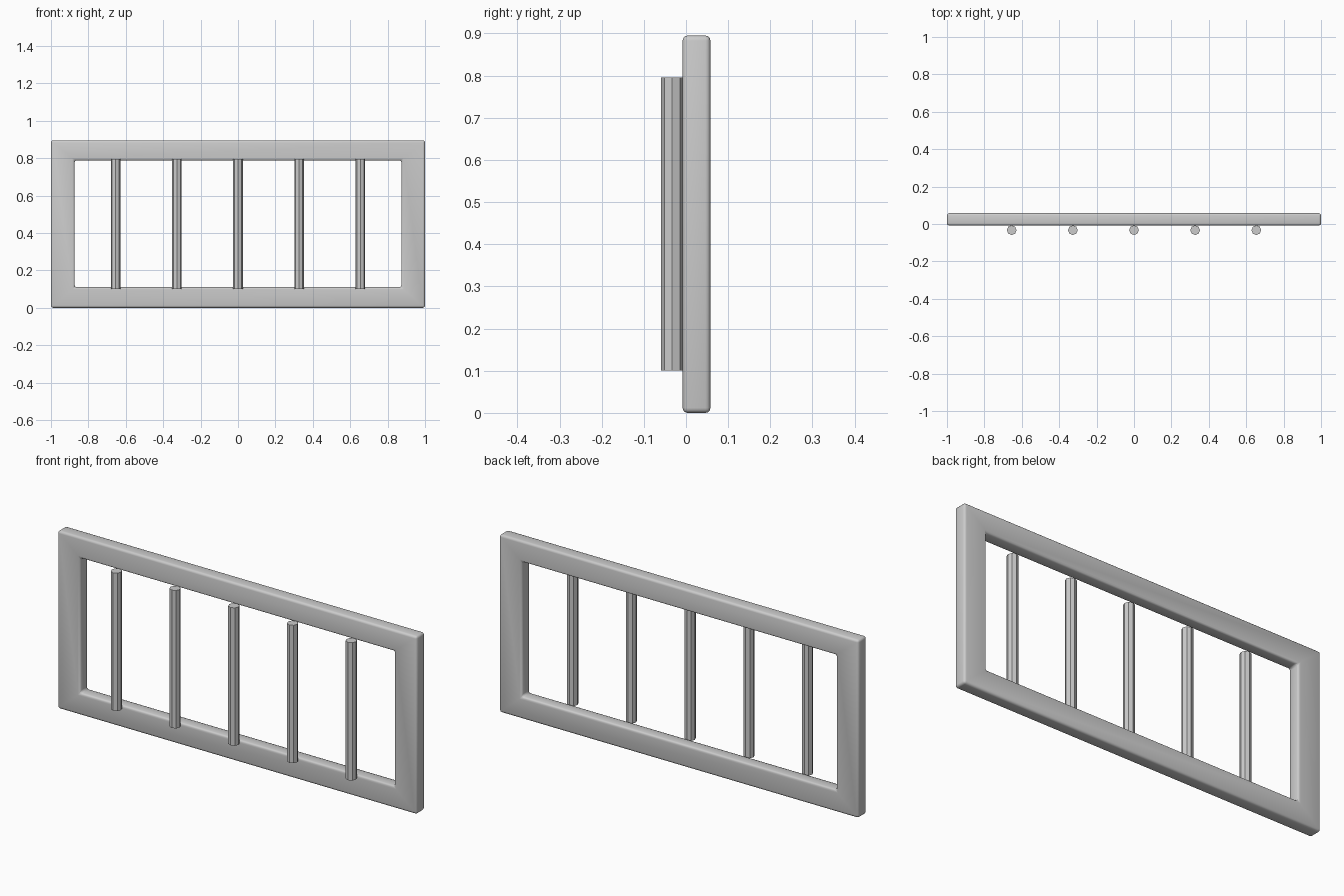
import bpy, bmesh, math

if "Cube" in bpy.data.objects:
    bpy.data.objects.remove(bpy.data.objects["Cube"])

H = 0.895
Y0, Y1 = -0.008, 0.058


def link(name, bm):
    bmesh.ops.recalc_face_normals(bm, faces=bm.faces)
    me = bpy.data.meshes.new(name)
    bm.to_mesh(me)
    bm.free()
    ob = bpy.data.objects.new(name, me)
    bpy.context.collection.objects.link(ob)
    return ob


def rect(bm, x, z0, z1, y):
    return [bm.verts.new((sx * x, y, z)) for sx, z in
            ((-1, z0), (1, z0), (1, z1), (-1, z1))]


# Rectangular frame with an open middle
bm = bmesh.new()
of, ob_ = rect(bm, 1.0, 0.0, H, Y0), rect(bm, 1.0, 0.0, H, Y1)
nf, nb = rect(bm, 0.874, 0.11, 0.788, Y0), rect(bm, 0.874, 0.11, 0.788, Y1)
for i in range(4):
    j = (i + 1) % 4
    for a, b in ((of, nf), (nf, nb), (nb, ob_), (ob_, of)):
        bm.faces.new((a[i], a[j], b[j], b[i]))
bmesh.ops.recalc_face_normals(bm, faces=bm.faces)
# Round the outer and inner edges, leaving the flat mitre lines alone
edges = [e for e in bm.edges if e.calc_face_angle(0) > math.radians(30)]
bmesh.ops.bevel(bm, geom=edges, offset=0.012, segments=3, profile=0.5,
                affect='EDGES', clamp_overlap=True)
frame = link("frame", bm)
bpy.context.view_layer.objects.active = frame
frame.select_set(True)
bpy.ops.object.shade_smooth_by_angle(angle=math.radians(35))

# Five eight-sided upright bars on the front of the frame
for i in range(5):
    bm = bmesh.new()
    bmesh.ops.create_cone(bm, cap_ends=True, segments=8, radius1=0.026,
                          radius2=0.026, depth=0.694)
    bar = link(f"bar_{i + 1}", bm)
    bar.location = ((i - 2) * 0.327, -0.033, 0.448)
